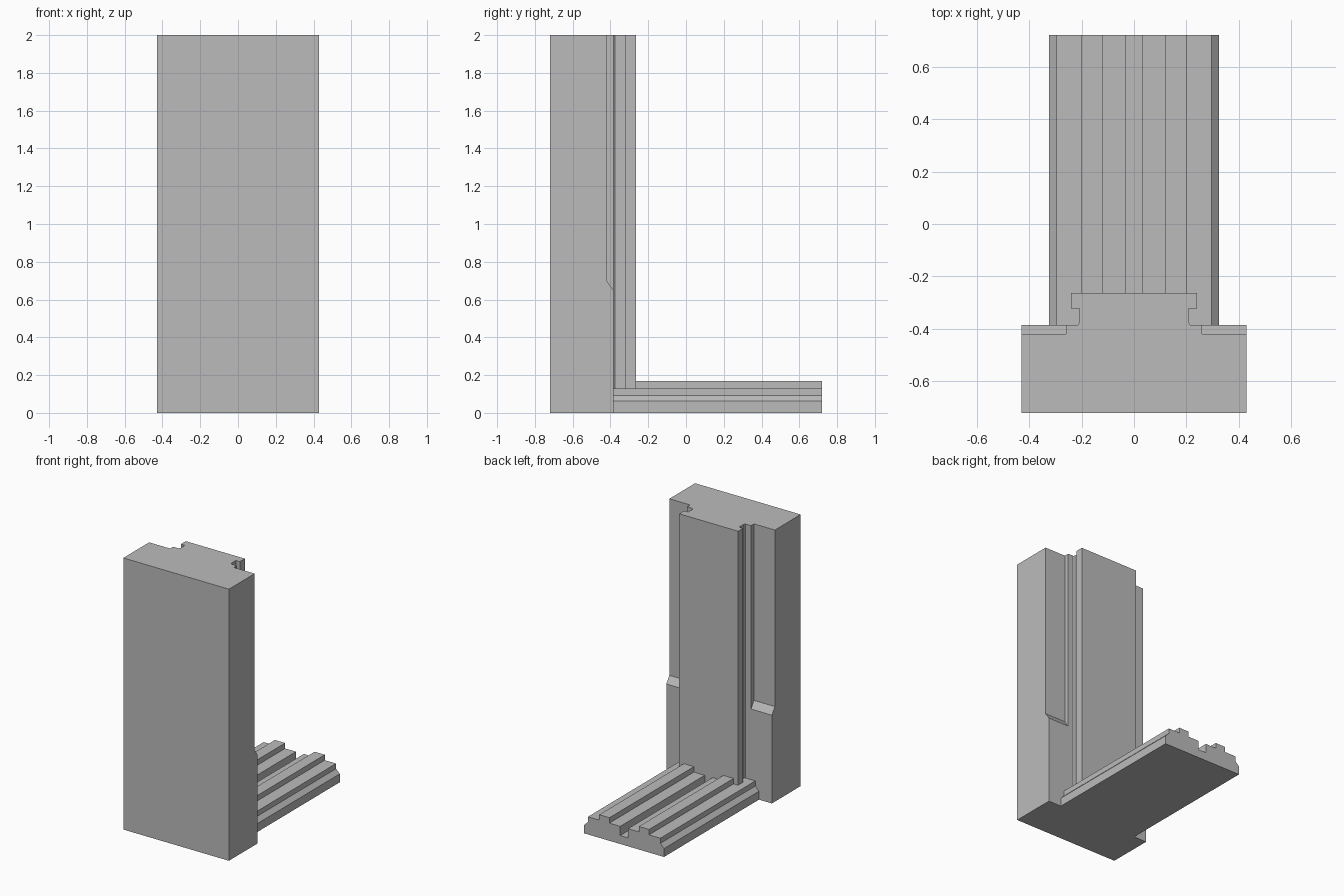
import bpy, bmesh
from mathutils import Vector

cube = bpy.data.objects.get("Cube")
if cube:
    bpy.data.objects.remove(cube, do_unlink=True)

grey = bpy.data.materials.new("plain_grey")
grey.use_nodes = True
colour = (0.5, 0.5, 0.5, 1)
grey.diffuse_color = colour
grey.node_tree.nodes["Principled BSDF"].inputs["Base Color"].default_value = colour


def prism(name, points, sweep):
    """Solid made by sweeping a closed profile along a vector."""
    bm = bmesh.new()
    face = bm.faces.new([bm.verts.new(p) for p in points])
    swept = bmesh.ops.extrude_face_region(bm, geom=[face])["geom"]
    verts = [g for g in swept if isinstance(g, bmesh.types.BMVert)]
    bmesh.ops.translate(bm, verts=verts, vec=Vector(sweep))
    bmesh.ops.recalc_face_normals(bm, faces=bm.faces)
    mesh = bpy.data.meshes.new(name)
    bm.to_mesh(mesh)
    bm.free()
    mesh.materials.append(grey)
    obj = bpy.data.objects.new(name, mesh)
    bpy.context.collection.objects.link(obj)
    return obj


def mirrored(half):
    """Complete a half outline across x = 0."""
    return half + [(-x, v) for x, v in reversed(half)]


# Upright column with a T-shaped rail on its back
column_half = [(0.43, -0.72), (0.43, -0.385), (0.215, -0.385), (0.208, -0.375),
               (0.208, -0.322), (0.24, -0.322), (0.24, -0.264)]
column = prism("upright_column", [(x, y, 0) for x, y in mirrored(column_half)], (0, 0, 2))

# Shallow recesses beside the rail, each ending in a sloped ledge
recess = [(-0.42, 0.70), (-0.42, 2.1), (-0.35, 2.1), (-0.35, 0.60)]
for side in (-1, 1):
    cutter = prism("recess_cutter", [(side * 0.26, y, z) for y, z in recess], (side * 0.3, 0, 0))
    cutter.hide_render = True
    cut = column.modifiers.new("recess", "BOOLEAN")
    cut.operation = "DIFFERENCE"
    cut.solver = "EXACT"
    cut.object = cutter
    bpy.context.view_layer.objects.active = column
    bpy.ops.object.modifier_apply(modifier=cut.name)
    bpy.data.objects.remove(cutter, do_unlink=True)

# Ribbed foot with sloped edges and a deep central groove
foot_half = [(0.325, 0), (0.325, 0.062), (0.295, 0.092), (0.295, 0.13), (0.203, 0.13),
             (0.203, 0.17), (0.12, 0.17), (0.12, 0.13), (0.032, 0.13), (0.032, 0.062)]
prism("ribbed_foot", [(x, -0.385, z) for x, z in mirrored(foot_half)], (0, 1.105, 0))
